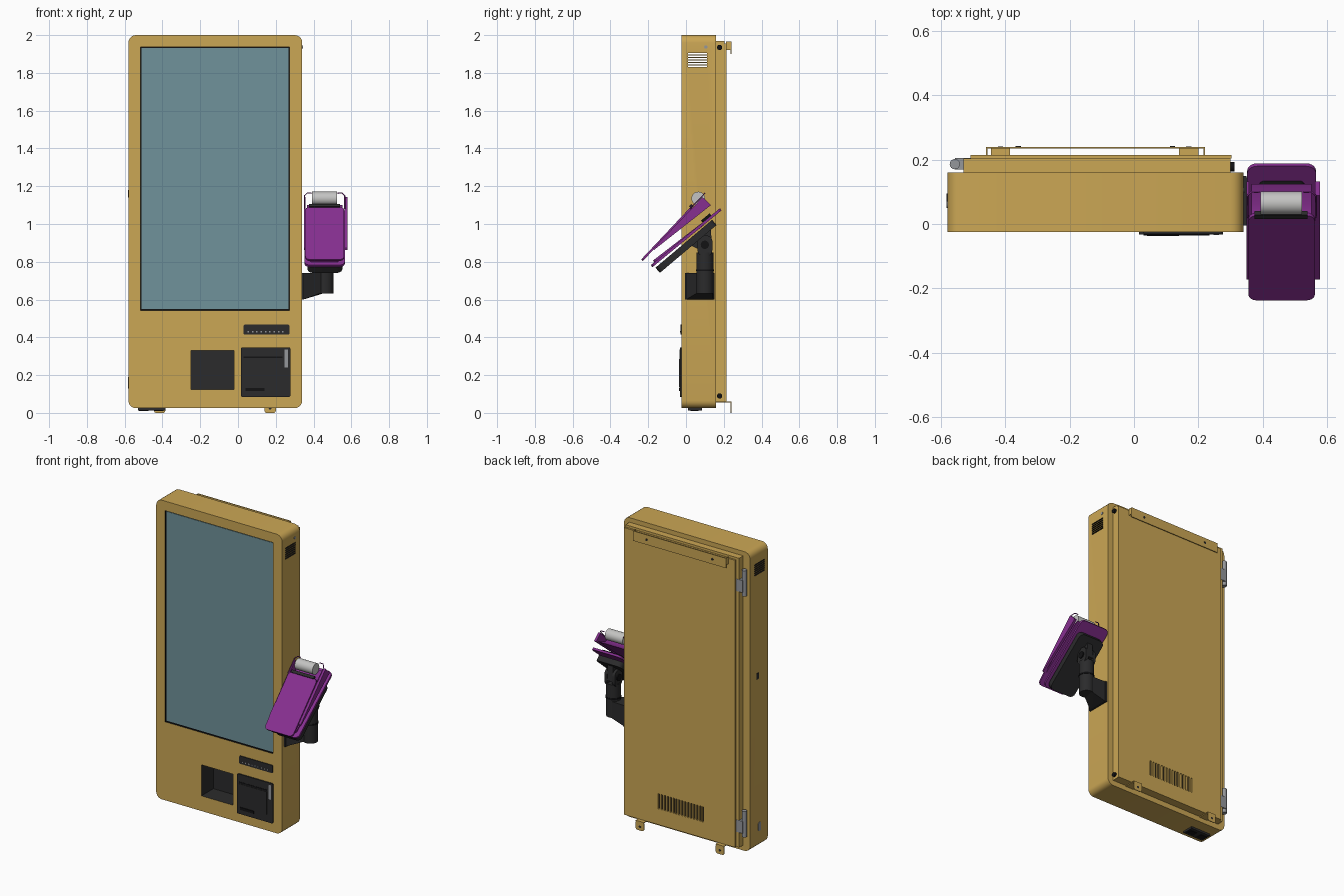
import bpy, bmesh, math
from mathutils import Matrix, Vector

old = bpy.data.objects.get("Cube")
if old:
    bpy.data.objects.remove(old, do_unlink=True)

made = []


def material(name, r, g, b):
    m = bpy.data.materials.new(name)
    m.use_nodes = True
    m.diffuse_color = (r, g, b, 1)
    m.node_tree.nodes["Principled BSDF"].inputs["Base Color"].default_value = (r, g, b, 1)
    return m


GOLD = material("gold paint", 0.60, 0.385, 0.09)
GLASS = material("blue grey glass", 0.163, 0.29, 0.325)
BLACK = material("black", 0.006, 0.006, 0.007)
CHAR = material("charcoal plastic", 0.024, 0.024, 0.025)
PURPLE = material("purple plastic", 0.24, 0.028, 0.28)
STEEL = material("grey steel", 0.30, 0.31, 0.33)
PAPER = material("light grey paper", 0.55, 0.55, 0.54)


def finish(name, bm, mat):
    bmesh.ops.recalc_face_normals(bm, faces=bm.faces)
    me = bpy.data.meshes.new(name)
    bm.to_mesh(me)
    bm.free()
    ob = bpy.data.objects.new(name, me)
    bpy.context.collection.objects.link(ob)
    if mat:
        me.materials.append(mat)
    made.append(ob)
    return ob


def add_box(bm, x, y, z):
    """Add a box given (min, max) pairs."""
    size = [b - a for a, b in (x, y, z)]
    mid = [(a + b) / 2 for a, b in (x, y, z)]
    return bmesh.ops.create_cube(bm, size=1, matrix=Matrix.Translation(mid) @ Matrix.Diagonal((*size, 1)))


def box(name, x, y, z, mat, r=0, axis=1):
    """Box whose edges along one axis are rounded by r."""
    bm = bmesh.new()
    add_box(bm, x, y, z)
    if r:
        edges = [e for e in bm.edges
                 if abs((e.verts[0].co - e.verts[1].co).normalized()[axis]) > 0.9]
        bmesh.ops.bevel(bm, geom=edges, offset=r, segments=5, profile=0.5, affect='EDGES')
    return finish(name, bm, mat)


def slab(name, x, start, end, thick, mat, r=0.025):
    """Rounded plate sloping along the (y, z) line from start to end."""
    dy, dz = end[0] - start[0], end[1] - start[1]
    half = math.hypot(dy, dz) / 2
    ob = box(name, x, (-half, half), (-thick / 2, thick / 2), mat, r, 2)
    ob.data.transform(Matrix.Translation((0, (start[0] + end[0]) / 2, (start[1] + end[1]) / 2))
                      @ Matrix.Rotation(math.atan2(dz, dy), 4, 'X'))
    return ob


def prism(name, x, points, mat):
    """Side profile in (y, z), extruded along x."""
    bm = bmesh.new()
    face = bm.faces.new([bm.verts.new((x[0], *p)) for p in points])
    ext = bmesh.ops.extrude_face_region(bm, geom=[face])["geom"]
    bmesh.ops.translate(bm, verts=[v for v in ext if isinstance(v, bmesh.types.BMVert)],
                        vec=(x[1] - x[0], 0, 0))
    return finish(name, bm, mat)


def rod(name, a, b, r, mat, sides=24):
    a, b = Vector(a), Vector(b)
    bm = bmesh.new()
    bmesh.ops.create_cone(bm, cap_ends=True, segments=sides, radius1=r, radius2=r, depth=(b - a).length,
                          matrix=Matrix.Translation((a + b) / 2)
                          @ (b - a).to_track_quat('Z', 'Y').to_matrix().to_4x4())
    return finish(name, bm, mat)


def wire(name, points, mat, r=0.003):
    cu = bpy.data.curves.new(name, 'CURVE')
    cu.dimensions = '3D'
    cu.bevel_depth, cu.bevel_resolution = r, 1
    sp = cu.splines.new('POLY')
    sp.points.add(len(points) - 1)
    for p, co in zip(sp.points, points):
        p.co = (*co, 1)
    cu.materials.append(mat)
    bpy.context.collection.objects.link(bpy.data.objects.new(name, cu))


def cut(ob, boxes):
    """Subtract a set of separate boxes."""
    bm = bmesh.new()
    for b in boxes:
        add_box(bm, *b)
    tool = finish("cutter", bm, None)
    tool.hide_render = True
    mod = ob.modifiers.new("cut", 'BOOLEAN')
    mod.operation, mod.solver, mod.object = 'DIFFERENCE', 'EXACT', tool
    bpy.context.view_layer.objects.active = ob
    bpy.ops.object.modifier_apply(modifier="cut")
    made.remove(tool)
    bpy.data.objects.remove(tool, do_unlink=True)


# Cabinet with screen recess, tray opening and side vents
cabinet = box("cabinet", (-0.58, 0.34), (-0.025, 0.16), (0.025, 2.0), GOLD, 0.04)
screen_x, screen_z = (-0.517, 0.273), (0.543, 1.937)
tray_x, tray_z = (-0.25, -0.02), (0.125, 0.33)
vents = [((-0.7, 0.5), (0.01, 0.112), (z, z + 0.008)) for z in [1.83 + 0.0135 * i for i in range(6)]]
cut(cabinet, [(screen_x, (-0.1, -0.012), screen_z), (tray_x, (-0.1, 0.1), tray_z)] + vents)
for m in (BLACK, CHAR):
    cabinet.data.materials.append(m)
for f in cabinet.data.polygons:
    c = f.center
    if -0.024 < c.y < 0.15:
        for i, (xs, zs) in enumerate(((screen_x, screen_z), (tray_x, tray_z))):
            if xs[0] - 0.001 < c.x < xs[1] + 0.001 and zs[0] - 0.001 < c.z < zs[1] + 0.001:
                f.material_index = i + 1
box("screen_glass", (-0.511, 0.267), (-0.018, -0.011), (0.549, 1.931), GLASS)

# Front devices
box("receipt_printer", (0.015, 0.277), (-0.033, 0.0), (0.085, 0.347), CHAR, 0.008)
box("printer_flap", (0.03, 0.235), (-0.036, -0.03), (0.135, 0.285), CHAR)
box("printer_slot", (0.03, 0.235), (-0.0345, -0.03), (0.29, 0.298), BLACK)
box("printer_label", (0.247, 0.264), (-0.0345, -0.03), (0.24, 0.335), STEEL)
box("printer_mark", (0.04, 0.14), (-0.0375, -0.03), (0.115, 0.132), BLACK)
box("scanner_strip", (0.03, 0.272), (-0.030, 0.0), (0.415, 0.467), CHAR, 0.006)
for i in range(9):
    box("scanner_light", (0.05 + 0.023 * i, 0.058 + 0.023 * i), (-0.031, -0.029), (0.426, 0.433), STEEL)

# Rear frame and door with vent slots
box("rear_frame", (-0.53, 0.30), (0.158, 0.203), (0.06, 1.97), GOLD)
door = box("rear_door", (-0.508, 0.303), (0.203, 0.215), (0.06, 1.955), GOLD)
cut(door, [((-0.28 + 0.0215 * i, -0.269 + 0.0215 * i), (0.19, 0.23), (0.165, 0.265)) for i in range(16)])
box("vent_backing", (-0.285, 0.07), (0.2, 0.2045), (0.16, 0.27), CHAR)

# Wall hanging rail and lower tabs
box("hanging_rail", (-0.46, 0.22), (0.235, 0.24), (1.90, 1.965), GOLD)
for x in (-0.46, 0.216):
    box("rail_end", (x, x + 0.004), (0.213, 0.238), (1.92, 1.965), GOLD)
for x in (-0.36, 0.12):
    rod("rail_screw", (x, 0.238, 1.932), (x, 0.242, 1.932), 0.008, CHAR, 12)
for x in (-0.445, 0.14):
    box("tab_arm", (x, x + 0.06), (0.16, 0.24), (0.055, 0.06), GOLD)
    box("tab_plate", (x, x + 0.06), (0.235, 0.24), (0.0, 0.06), GOLD, 0.012)
    rod("tab_hole", (x + 0.03, 0.2345, 0.025), (x + 0.03, 0.2405, 0.025), 0.008, CHAR, 12)

# Hinges, locks and side fixings
for z in (0.22, 1.81):
    rod("hinge_barrel", (-0.557, 0.186, z - 0.085), (-0.557, 0.186, z + 0.085), 0.016, STEEL, 16)
    box("hinge_leaf", (-0.557, -0.50), (0.17, 0.205), (z - 0.06, z + 0.02), STEEL)
for z in (0.09, 1.935):
    rod("side_bolt", (0.295, 0.178, z), (0.312, 0.178, z), 0.014, BLACK, 16)
rod("side_lock", (0.335, 0.105, 1.937), (0.344, 0.105, 1.937), 0.009, STEEL, 16)
box("side_latch", (-0.583, -0.575), (0.07, 0.095), (1.14, 1.18), CHAR)
box("side_keyhole", (-0.583, -0.575), (0.05, 0.075), (0.13, 0.19), STEEL, 0.01, 0)
box("cable_panel", (-0.53, -0.385), (0.01, 0.085), (0.012, 0.03), CHAR)
for x in (-0.5, -0.42):
    box("cable_socket", (x - 0.025, x + 0.025), (0.025, 0.065), (0.009, 0.02), BLACK)

# Side bracket and post for the payment terminal
box("bracket_plate", (0.338, 0.35), (-0.005, 0.15), (0.60, 0.74), CHAR)
bm = bmesh.new()
corners = [(0.345, 0.0, 0.60, 0.74), (0.345, 0.145, 0.60, 0.74), (0.46, 0.14, 0.635, 0.74), (0.44, 0.06, 0.635, 0.74)]
bmesh.ops.convex_hull(bm, input=[bm.verts.new((x, y, z)) for x, y, lo, hi in corners for z in (lo, hi)])
finish("bracket_arm", bm, CHAR)
rod("post", (0.46, 0.1, 0.632), (0.46, 0.1, 0.85), 0.045, CHAR)
rod("post_collar", (0.46, 0.1, 0.75), (0.46, 0.1, 0.76), 0.048, BLACK)
for x in (0.422, 0.478):
    box("knuckle_cheek", (x, x + 0.02), (0.06, 0.14), (0.83, 0.94), CHAR, 0.035, 0)
rod("knuckle_pin", (0.415, 0.1, 0.89), (0.505, 0.1, 0.89), 0.022, BLACK)
prism("knuckle_neck", (0.44, 0.48), [(0.06, 0.87), (0.14, 0.87), (0.13, 0.98), (0.02, 0.89)], CHAR)

# Terminal cradle and lower shell
slab("cradle", (0.368, 0.552), (-0.15, 0.755), (0.15, 1.008), 0.036, CHAR, 0.03)
slab("lower_shell", (0.352, 0.566), (-0.182, 0.777), (0.184, 1.078), 0.014, PURPLE, 0.03)
slab("lower_shell_core", (0.375, 0.54), (-0.17, 0.80), (0.09, 1.0), 0.016, PURPLE)
slab("card_slot", (0.39, 0.53), (0.085, 1.012), (0.13, 1.05), 0.016, BLACK, 0.015)

# Terminal upper cover
slab("front_cover", (0.356, 0.562), (-0.233, 0.808), (0.03, 1.087), 0.012, PURPLE)
prism("cover_body", (0.366, 0.552), [(-0.17, 0.865), (0.03, 1.078), (0.06, 1.075), (0.125, 1.10)], PURPLE)
side = [(-0.17, 0.862), (-0.172, 0.872), (0.088, 1.142), (0.132, 1.10)]
prism("left_side_strip", (0.563, 0.579), side, PURPLE)
prism("right_side_strip", (0.349, 0.357), side, PURPLE)
slab("cover_seam", (0.375, 0.54), (0.022, 1.088), (0.034, 1.101), 0.016, CHAR, 0)

# Paper roll and its guard frame
rod("paper_roll", (0.393, 0.065, 1.135), (0.523, 0.065, 1.135), 0.036, PAPER, 32)
wire("roll_guard", [(0.352, 0.02, 1.08), (0.352, 0.088, 1.15), (0.366, 0.1, 1.163), (0.39, 0.1, 1.163)], PURPLE)
wire("roll_guard_left", [(0.565, 0.02, 1.08), (0.565, 0.088, 1.15), (0.551, 0.1, 1.163), (0.527, 0.1, 1.163)], PURPLE)

# Shading
bpy.ops.object.select_all(action='DESELECT')
for ob in made:
    ob.select_set(True)
bpy.context.view_layer.objects.active = cabinet
bpy.ops.object.shade_smooth_by_angle(angle=math.radians(35))
